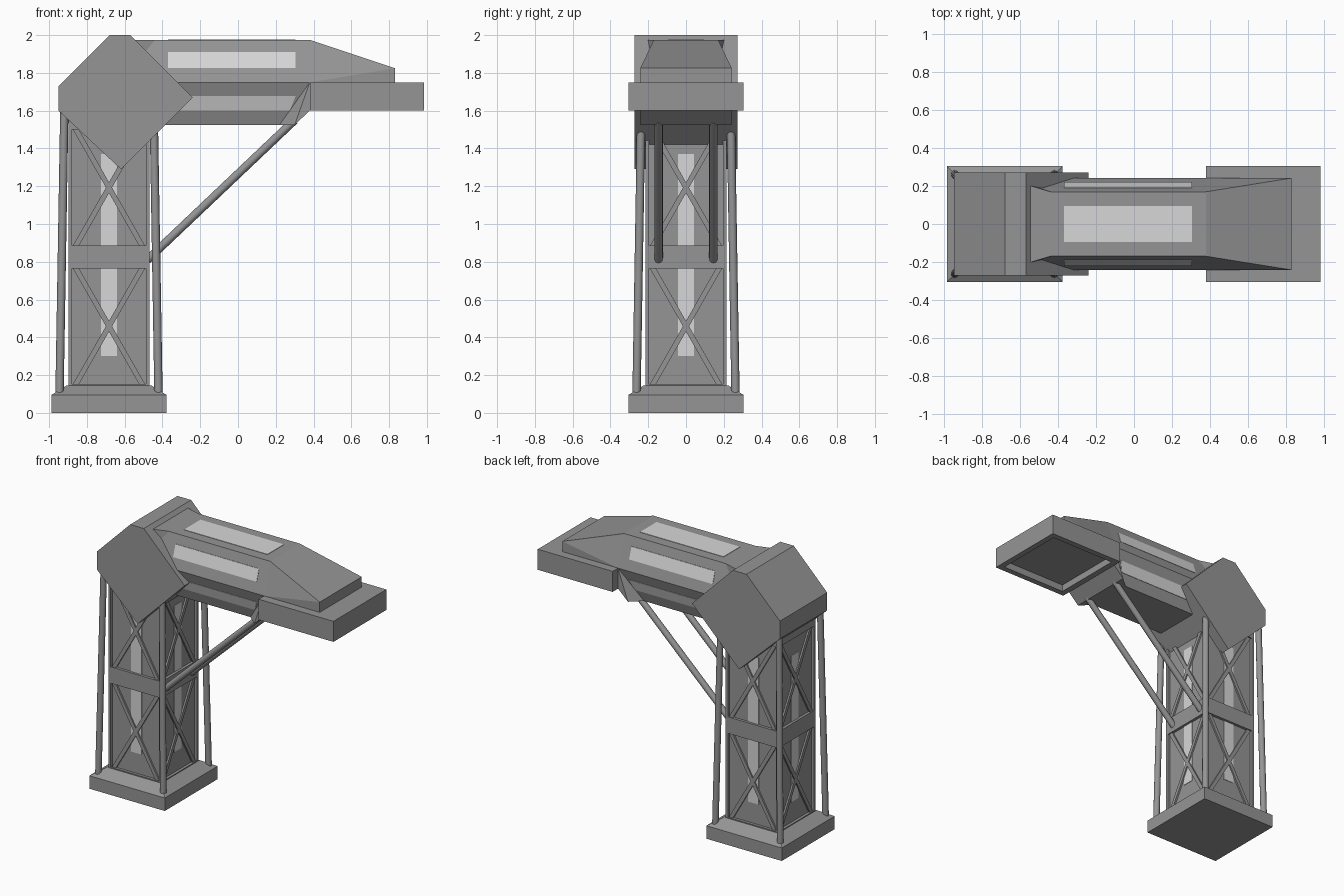
import bpy, bmesh, math
from mathutils import Vector

if "Cube" in bpy.data.objects:
    bpy.data.objects.remove(bpy.data.objects["Cube"])

def material(name, v):
    m = bpy.data.materials.new(name)
    m.diffuse_color = (v, v, v, 1)
    m.use_nodes = True
    m.node_tree.nodes["Principled BSDF"].inputs["Base Color"].default_value = m.diffuse_color
    return m

GREY = material("mid_grey", 0.30)
PALE = material("pale_grey", 0.68)
CX = -0.683  # tower axis

def finish(name, bm, mat, weld=True):
    if weld:
        bmesh.ops.recalc_face_normals(bm, faces=bm.faces)
    me = bpy.data.meshes.new(name)
    bm.to_mesh(me)
    bm.free()
    me.materials.append(mat)
    ob = bpy.data.objects.new(name, me)
    bpy.context.collection.objects.link(ob)
    return ob

def add_box(bm, x0, x1, y0, y1, z0, z1):
    vs = bmesh.ops.create_cube(bm, size=1)["verts"]
    for v in vs:
        v.co = ((x0 + x1) / 2 + v.co.x * (x1 - x0),
                (y0 + y1) / 2 + v.co.y * (y1 - y0),
                (z0 + z1) / 2 + v.co.z * (z1 - z0))
    return vs

def rod(name, a, b, r):
    a, b = Vector(a), Vector(b)
    d = b - a
    bpy.ops.mesh.primitive_cylinder_add(vertices=16, radius=r, depth=d.length, location=(a + b) / 2)
    ob = bpy.context.object
    ob.name = name
    ob.rotation_euler = d.to_track_quat('Z', 'Y').to_euler()
    ob.data.materials.append(GREY)
    bpy.ops.object.shade_smooth_by_angle()

# stepped base with sloped top
bm = bmesh.new()
rings = [[bm.verts.new((CX + sx * h, sy * h, z)) for sx, sy in ((-1, -1), (1, -1), (1, 1), (-1, 1))]
         for h, z in ((0.305, 0), (0.305, 0.095), (0.225, 0.145))]
for lo, hi in zip(rings, rings[1:]):
    for i in range(4):
        bm.faces.new((lo[i], lo[(i + 1) % 4], hi[(i + 1) % 4], hi[i]))
bm.faces.new(rings[0])
bm.faces.new(rings[-1])
finish("base", bm, GREY)

# tower core: inner shaft, corner posts and horizontal bands
H, R = 0.215, 0.195
bm = bmesh.new()
add_box(bm, CX - R, CX + R, -R, R, 0.1, 1.6)
for x in (CX - H, CX + R):
    for y in (-H, R):
        add_box(bm, x, x + H - R, y, y + H - R, 0.1, 1.6)
for z0, z1 in ((0.1, 0.152), (0.765, 0.885), (1.5, 1.6)):
    add_box(bm, CX - H, CX + H, -H, H, z0, z1)
finish("tower_core", bm, GREY)

# tower window strips and cross braces on all four sides
strips, braces = bmesh.new(), bmesh.new()
for k in range(4):
    turn = k * math.pi / 2
    c, s = round(math.cos(turn)), round(math.sin(turn))
    def place(verts):
        for v in verts:
            x, y = v.co.x, v.co.y
            v.co.x, v.co.y = CX + c * x - s * y, s * x + c * y
    for z0, z1 in ((0.30, 0.765), (0.885, 1.37)):
        place(add_box(strips, -0.043, 0.043, -R - 0.003, -R + 0.003, z0, z1))
    for z0, z1 in ((0.152, 0.765), (0.885, 1.5)):
        zm, hz, w = (z0 + z1) / 2, (z1 - z0) / 2, 0.17
        for sx in (-1, 1):
            vs = add_box(braces, -0.016, 0.016, -R - 0.012, -R + 0.002, -1, 1)
            for v in vs:
                t = 1 if v.co.z > 0 else -1
                v.co.x += sx * t * (w + 0.005)
                v.co.z = zm + t * hz
            place(vs)
finish("tower_windows", strips, PALE)
finish("cross_braces", braces, GREY)

# leaning corner legs
for sx in (-1, 1):
    for sy in (-1, 1):
        rod("corner_leg", (CX + sx * 0.262, sy * 0.262, 0.1), (CX + sx * 0.236, sy * 0.236, 1.63), 0.022)

# elbow head: extruded side profile
bm = bmesh.new()
prof = [(-0.95, 1.73), (-0.68, 2.0), (-0.57, 2.0), (-0.24, 1.67), (-0.62, 1.29), (-0.95, 1.60)]
near, far = [[bm.verts.new((x, y, z)) for x, z in prof] for y in (-0.273, 0.273)]
bm.faces.new(near)
bm.faces.new(far)
for i in range(6):
    j = (i + 1) % 6
    bm.faces.new((near[i], near[j], far[j], far[i]))
finish("elbow_head", bm, GREY)

# arm: six-sided tube, flared at both ends, with a wedge nose
P = {"a0": (-0.62, .224, 1.975), "a1": (-0.44, .17, 1.975), "a2": (.38, .17, 1.975), "a3": (.83, .242, 1.825),
     "m0": (-0.62, .242, 1.75), "m1": (.38, .242, 1.75), "m2": (.83, .242, 1.75),
     "b0": (-0.62, .17, 1.525), "b1": (.22, .17, 1.525), "b2": (.30, .242, 1.525), "c": (.38, .242, 1.6)}
bm = bmesh.new()
V = {(k, s): bm.verts.new((x, s * y, z)) for k, (x, y, z) in P.items() for s in (-1, 1)}
for s in (-1, 1):
    for f in ("a0 a1 m0", "a1 a2 m1 m0", "a2 a3 m1", "a3 m2 m1", "m0 m1 b1 b0", "m1 b2 b1", "m1 c b2"):
        bm.faces.new([V[k, s] for k in f.split()])
rim = "a0 a1 a2 a3 m2 m1 c b2 b1 b0 m0".split()
for p, q in zip(rim, rim[1:] + rim[:1]):
    bm.faces.new((V[p, -1], V[q, -1], V[q, 1], V[p, 1]))
finish("arm_tube", bm, GREY)

# arm windows: thin plates on top and on the slanted sides
bm = bmesh.new()
add_box(bm, -0.37, 0.305, -0.095, 0.095, 1.972, 1.978)
for s in (-1, 1):
    for z0, z1, cut in ((1.825, 1.91, 0), (1.602, 1.677, 0.03)):
        for v in add_box(bm, -0.37, 0.305, -0.003, 0.003, z0, z1):
            out = 0.242 - abs(v.co.z - 1.75) * 0.072 / 0.225
            if v.co.z < 1.61 and v.co.x > 0:
                v.co.x -= cut
            v.co.y += s * out
finish("arm_windows", bm, PALE)

# end platform with recessed underside
bm = bmesh.new()
add_box(bm, 0.38, 0.985, -0.305, 0.305, 1.6, 1.75)
bm.normal_update()
under = min(bm.faces, key=lambda f: f.calc_center_median().z)
bmesh.ops.inset_region(bm, faces=[under], thickness=0.06)
floor = bmesh.ops.inset_region(bm, faces=[under], thickness=0.0001)
for v in under.verts:
    v.co.z += 0.05
finish("end_platform", bm, GREY)

# diagonal support struts
for s in (-1, 1):
    rod("support_strut", (-0.48, s * 0.145, 0.81), (0.30, s * 0.145, 1.55), 0.022)
